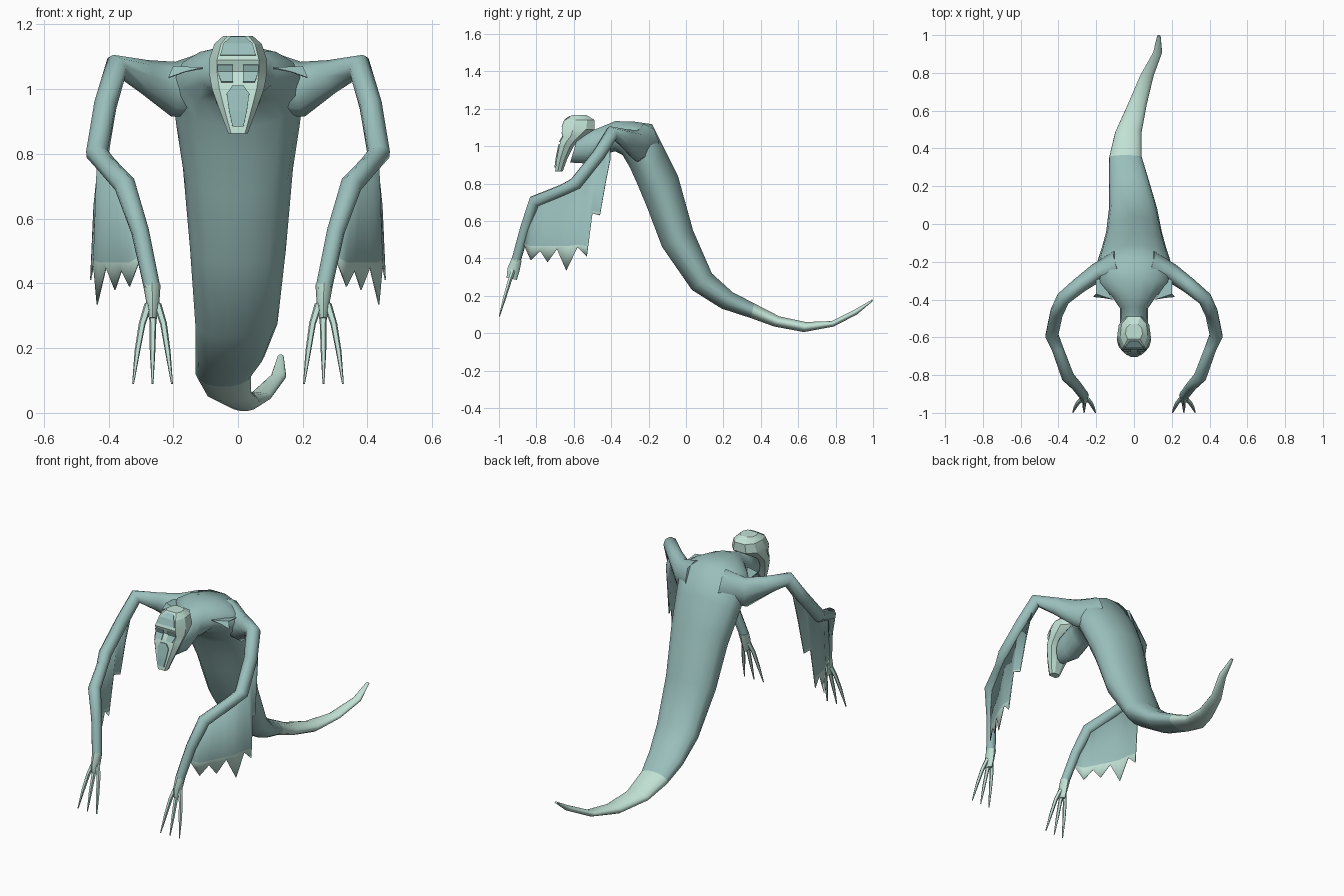
import bpy, bmesh, math
from mathutils import Vector

cube = bpy.data.objects.get("Cube")
if cube:
    bpy.data.objects.remove(cube, do_unlink=True)


def material(name, rgb):
    m = bpy.data.materials.new(name)
    m.use_nodes = True
    m.diffuse_color = (*rgb, 1)
    m.node_tree.nodes["Principled BSDF"].inputs["Base Color"].default_value = (*rgb, 1)
    return m


SKIN = material("grey teal skin", (0.32, 0.52, 0.50))
PALE = material("pale bone", (0.54, 0.76, 0.67))


def make(name, verts, faces, mats, rule=None, angle=50, thick=0):
    mesh = bpy.data.meshes.new(name)
    mesh.from_pydata([tuple(v) for v in verts], [], faces)
    bm = bmesh.new()
    bm.from_mesh(mesh)
    bmesh.ops.recalc_face_normals(bm, faces=bm.faces)
    bm.to_mesh(mesh)
    bm.free()
    ob = bpy.data.objects.new(name, mesh)
    bpy.context.collection.objects.link(ob)
    for m in mats:
        mesh.materials.append(m)
    if rule:
        for p in mesh.polygons:
            p.material_index = int(rule(p))
    if thick:
        mod = ob.modifiers.new("thickness", "SOLIDIFY")
        mod.thickness, mod.offset = thick, 0
    if angle:
        bpy.ops.object.select_all(action="DESELECT")
        bpy.context.view_layer.objects.active = ob
        ob.select_set(True)
        bpy.ops.object.shade_smooth_by_angle(angle=math.radians(angle))
    return ob


def loft(name, rings, mats, **kw):
    n = len(rings[0])
    verts = [v for r in rings for v in r]
    faces = [(i * n + j, i * n + (j + 1) % n, (i + 1) * n + (j + 1) % n, (i + 1) * n + j)
             for i in range(len(rings) - 1) for j in range(n)]
    faces += [tuple(range(n)), tuple(range(len(verts) - n, len(verts)))]
    return make(name, verts, faces, mats, **kw)


def ellipse(c, a, b, n):
    return [c + a * math.cos(t) + b * math.sin(t)
            for t in (2 * math.pi * k / n for k in range(n))]


def tube(name, path, mats, n=8, side=1, **kw):
    # path rows: x, y, z, radius, optional second radius
    pts = [Vector((side * p[0], p[1], p[2])) for p in path]
    rings, u, last = [], None, None
    for i, p in enumerate(path):
        a, b = pts[max(i - 1, 0)], pts[min(i + 1, len(pts) - 1)]
        t = (b - a).normalized()
        if u is None:
            u = Vector((0, 0, 1)) if abs(t.z) < 0.8 else Vector((0, 1, 0))
        else:
            u = last.rotation_difference(t) @ u
        u = (u - t * u.dot(t)).normalized()
        last = t
        rings.append(ellipse(pts[i], u * p[3], t.cross(u) * p[-1], n))
    return loft(name, rings, mats, **kw)


def interp(x, table, col):
    for a, b in zip(table, table[1:]):
        if a[0] >= x >= b[0]:
            return a[col] + (b[col] - a[col]) * (x - a[0]) / (b[0] - a[0])
    return table[0 if x > table[0][0] else -1][col]


# Neck, torso and tail: upper y z, lower y z, centre x, half width
body = [
    (-.57, 1.08, -.62, .91, 0, .055), (-.49, 1.09, -.54, .905, 0, .075),
    (-.44, 1.11, -.45, .95, 0, .075), (-.38, 1.135, -.38, .97, 0, .12),
    (-.29, 1.135, -.34, .95, 0, .19), (-.18, 1.12, -.30, .88, 0, .205),
    (-.11, .98, -.26, .79, 0, .19), (-.04, .84, -.21, .67, 0, .17),
    (.04, .55, -.13, .46, 0, .148), (.14, .32, .03, .23, -.005, .127),
    (.25, .22, .19, .13, -.025, .107), (.365, .16, .345, .08, -.045, .086),
    (.5, .09, .47, .035, -.03, .07), (.64, .06, .63, .005, .018, .05),
    (.78, .065, .79, .035, .068, .036), (.9, .125, .915, .1, .125, .024),
    (.995, .18, 1, .172, .132, .009)]
rings = []
for yt, zt, yb, zb, xc, w in body:
    top, low = Vector((xc, yt, zt)), Vector((xc, yb, zb))
    rings.append(ellipse((top + low) / 2, Vector((w, 0, 0)), (top - low) / 2, 14))
loft("body_and_tail", rings, [SKIN, PALE], rule=lambda p: p.center.y > .36, angle=70)

# Skull: z, half width, front y, back y
skull = [(.863, .03, -.70, -.66), (.93, .055, -.692, -.635), (1.0, .08, -.678, -.6),
         (1.025, .085, -.672, -.575), (1.055, .09, -.655, -.54), (1.09, .09, -.665, -.49),
         (1.14, .073, -.645, -.49), (1.165, .045, -.61, -.53)]
rings = []
for z, w, f, b in skull:
    half = [(.72, f), (1, f + (b - f) * .35), (.9, f + (b - f) * .75), (.45, b)]
    rings.append([Vector((w * x, y, z)) for x, y in half] +
                 [Vector((-w * x, y, z)) for x, y in reversed(half)])
loft("skull", rings, [PALE], angle=25)


def face_plate(name, rows):
    # Thin strip following the front of the skull; rows: z, left x, right x
    table = [(r[0], r[2]) for r in reversed(skull)]
    verts = [(x, interp(z, table, 1) - .003, z) for z, a, b in rows for x in (a, b)]
    faces = [(2 * i, 2 * i + 1, 2 * i + 3, 2 * i + 2) for i in range(len(rows) - 1)]
    make(name, verts, faces, [SKIN], angle=0, thick=.006)


face_plate("brow_patch", [(1.105, -.055, .055), (1.14, -.045, .045), (1.16, -.022, .022)])
face_plate("nose_patch", [(.885, -.017, .017), (.93, -.027, .027),
                          (.985, -.035, .035), (1.01, -.018, .018)])

# Arm: x, y, z, radii
arm = [(.08, -.22, 1.02, .1, .08), (.2, -.26, 1.0, .085, .05), (.29, -.325, 1.04, .052, .042),
       (.375, -.395, 1.07, .04, .038), (.41, -.47, .95, .036), (.435, -.59, .80, .036),
       (.405, -.66, .765, .031), (.35, -.81, .705, .034), (.302, -.86, .56, .028),
       (.266, -.908, .39, .026)]
hand = [(.266, -.905, .395, .027), (.263, -.922, .34, .033, .02), (.263, -.932, .29, .028, .012)]

# Wing lower edge (y, z) and its sideways position (y, x)
hem = [(-.405, .93), (-.43, .8), (-.46, .63), (-.5, .64), (-.53, .41), (-.58, .46), (-.64, .335),
       (-.69, .45), (-.74, .38), (-.78, .44), (-.83, .39), (-.865, .47)]
spread = [(-.4, .41), (-.53, .455), (-.64, .435), (-.74, .38), (-.83, .335), (-.87, .3)]
arm_by_y = [(p[1], p[0], p[2]) for p in arm]

for side, label in ((1, "left"), (-1, "right")):
    tube(label + "_arm", arm, [SKIN], n=8, side=side, angle=60)
    tube(label + "_palm", hand, [PALE], n=8, side=side)

    # Three long claws fanning out of the palm
    for k, finger in zip((-1, 0, 1), ("inner", "middle", "outer")):
        claw = [(.263 + k * .014, -.925, .335, .013), (.263 + k * .033, -.945, .275, .011),
                (.264 + k * .047, -.97, .19, .009), (.264 + k * .06, -.998, .09, .003)]
        tube(f"{label}_{finger}_claw", claw, [PALE], n=5, side=side)

    # Ragged wing hanging from the arm, with a pale hem
    verts, faces = [], []
    for y, z in hem:
        top_x, top_z = interp(y, arm_by_y, 1), interp(y, arm_by_y, 2)
        low_x = interp(y, spread, 1)
        split = max(z + .012, .465)
        f = (top_z - split) / (top_z - z)
        verts += [(side * top_x, y, top_z),
                  (side * (top_x + (low_x - top_x) * f), y, split), (side * low_x, y, z)]
    for i in range(0, len(verts) - 3, 3):
        faces += [(i, i + 1, i + 4, i + 3), (i + 1, i + 2, i + 5, i + 4)]
    make(label + "_wing", verts, faces, [SKIN, PALE], rule=lambda p: p.index % 2,
         angle=40, thick=.004)

    # Torn flap of skin on the shoulder
    flap = [(.11, -.40, 1.065), (.2, -.37, 1.07), (.215, -.385, 1.035), (.165, -.39, 1.053),
            (.2, -.27, 1.06)]
    make(label + "_shoulder_flap", [(side * x, y, z) for x, y, z in flap],
         [(0, 3, 1), (3, 2, 1), (0, 1, 4)], [SKIN], angle=0, thick=.004)

    # Eye socket
    a, b = sorted((side * .015, side * .064))
    face_plate(label + "_eye", [(1.022, a + .012 * (side < 0), b - .012 * (side > 0)),
                                (1.055, a, b), (1.075, a, b)])
